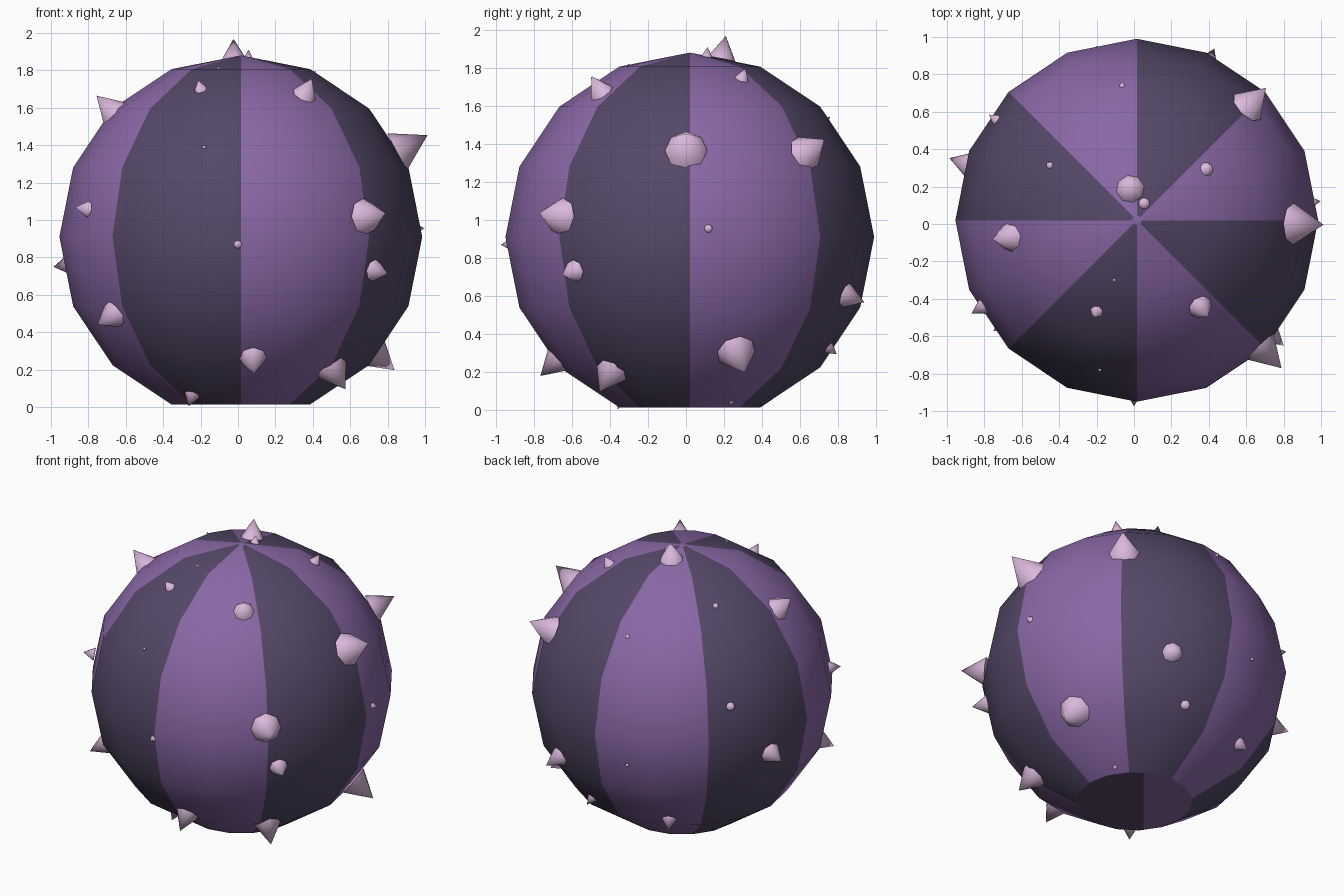
import bpy, bmesh, math
from mathutils import Vector, Matrix

if "Cube" in bpy.data.objects:
    bpy.data.objects.remove(bpy.data.objects["Cube"])

CENTRE = Vector((0.015, 0.02, 0.91))
R = 0.97


def material(name, rgb):
    m = bpy.data.materials.new(name)
    m.diffuse_color = (*rgb, 1.0)
    m.use_nodes = True
    m.node_tree.nodes["Principled BSDF"].inputs["Base Color"].default_value = m.diffuse_color
    return m


light = material("light_purple", (0.254, 0.138, 0.386))
dark = material("dark_purple", (0.089, 0.065, 0.138))
pink = material("pale_pink", (0.70, 0.48, 0.71))


def add_object(name, bm, mats, angle):
    mesh = bpy.data.meshes.new(name)
    bm.to_mesh(mesh)
    bm.free()
    for m in mats:
        mesh.materials.append(m)
    ob = bpy.data.objects.new(name, mesh)
    bpy.context.collection.objects.link(ob)
    bpy.ops.object.select_all(action='DESELECT')
    ob.select_set(True)
    bpy.context.view_layer.objects.active = ob
    bpy.ops.object.shade_smooth_by_angle(angle=math.radians(angle))
    return ob


# Ball: low-poly sphere with a flat bottom and eight striped wedges
bm = bmesh.new()
bmesh.ops.create_uvsphere(bm, u_segments=16, v_segments=8, radius=R)
bottom = min(bm.verts, key=lambda v: v.co.z)
bmesh.ops.delete(bm, geom=[bottom], context='VERTS')
rim = [e for e in bm.edges if e.is_boundary]
cap = bmesh.ops.contextual_create(bm, geom=rim)['faces'][0]

# Two-tone split across the flat bottom
side = Vector((math.cos(math.radians(140)), math.sin(math.radians(140)), 0))
bmesh.ops.bisect_plane(bm, geom=[cap] + list(cap.edges) + list(cap.verts),
                       plane_co=side * 0.06, plane_no=side)
# Small plain disc round the top pole
bmesh.ops.bisect_plane(bm, geom=bm.verts[:] + bm.edges[:] + bm.faces[:],
                       plane_co=(0, 0, R - 0.005), plane_no=(0, 0, 1))
bmesh.ops.recalc_face_normals(bm, faces=bm.faces[:])
for f in bm.faces:
    c = f.calc_center_median()
    if c.z > R - 0.005:
        f.material_index = 0
    elif f.normal.z < -0.99:
        f.material_index = 0 if c.dot(side) > 0.06 else 1
    else:
        wedge = int((math.atan2(c.y, c.x) % math.tau) / (math.pi / 4))
        f.material_index = wedge % 2
bmesh.ops.translate(bm, verts=bm.verts[:], vec=CENTRE)
add_object("striped_ball", bm, [light, dark], 30)

# Spikes: position on the ball (x, y, z) and base radius
SPIKES = [
    (-0.20, -0.47, 1.70, 0.035), (0.36, -0.45, 1.68, 0.066),
    (0.69, -0.67, 1.02, 0.098), (0.73, -0.59, 0.73, 0.06),
    (0.08, -0.69, 0.25, 0.075), (0.51, -0.40, 0.19, 0.088),
    (-0.25, -0.34, 0.05, 0.042), (-0.67, -0.51, 0.49, 0.075),
    (-0.82, -0.45, 1.06, 0.045), (0.00, -0.95, 0.87, 0.026),
    (-0.18, -0.77, 1.385, 0.011), (-0.105, -0.30, 1.81, 0.014),
    (-0.02, 0.19, 1.86, 0.075), (0.055, 0.11, 1.87, 0.032),
    (-0.67, -0.07, 1.58, 0.08), (0.86, 0.00, 1.37, 0.112),
    (-0.92, 0.33, 0.76, 0.07), (0.73, 0.27, 0.29, 0.105),
    (0.98, 0.12, 0.955, 0.022), (0.62, 0.64, 1.36, 0.098),
    (0.39, 0.295, 1.745, 0.038), (0.39, 0.85, 0.60, 0.068),
    (0.205, 0.76, 0.32, 0.034), (-0.065, 0.755, 1.54, 0.015),
    (-0.20, 0.95, 0.73, 0.013), (-0.75, 0.567, 1.15, 0.03),
    (-0.33, 0.66, 0.27, 0.048), (-0.46, 0.32, 1.70, 0.02),
    (0.36, 0.24, 0.03, 0.018),
]
for i, (x, y, z, r) in enumerate(SPIKES):
    d = (Vector((x, y, z)) - CENTRE).normalized()
    height = 1.65 * r
    bm = bmesh.new()
    bmesh.ops.create_cone(bm, cap_ends=True, segments=8, radius1=r, radius2=0, depth=height,
                          matrix=Matrix.Translation((0, 0, height / 2)))
    turn = d.to_track_quat('Z', 'Y').to_matrix().to_4x4()
    bm.transform(Matrix.Translation(CENTRE + d * 0.952) @ turn)
    add_object(f"spike_{i + 1}", bm, [pink], 60)
